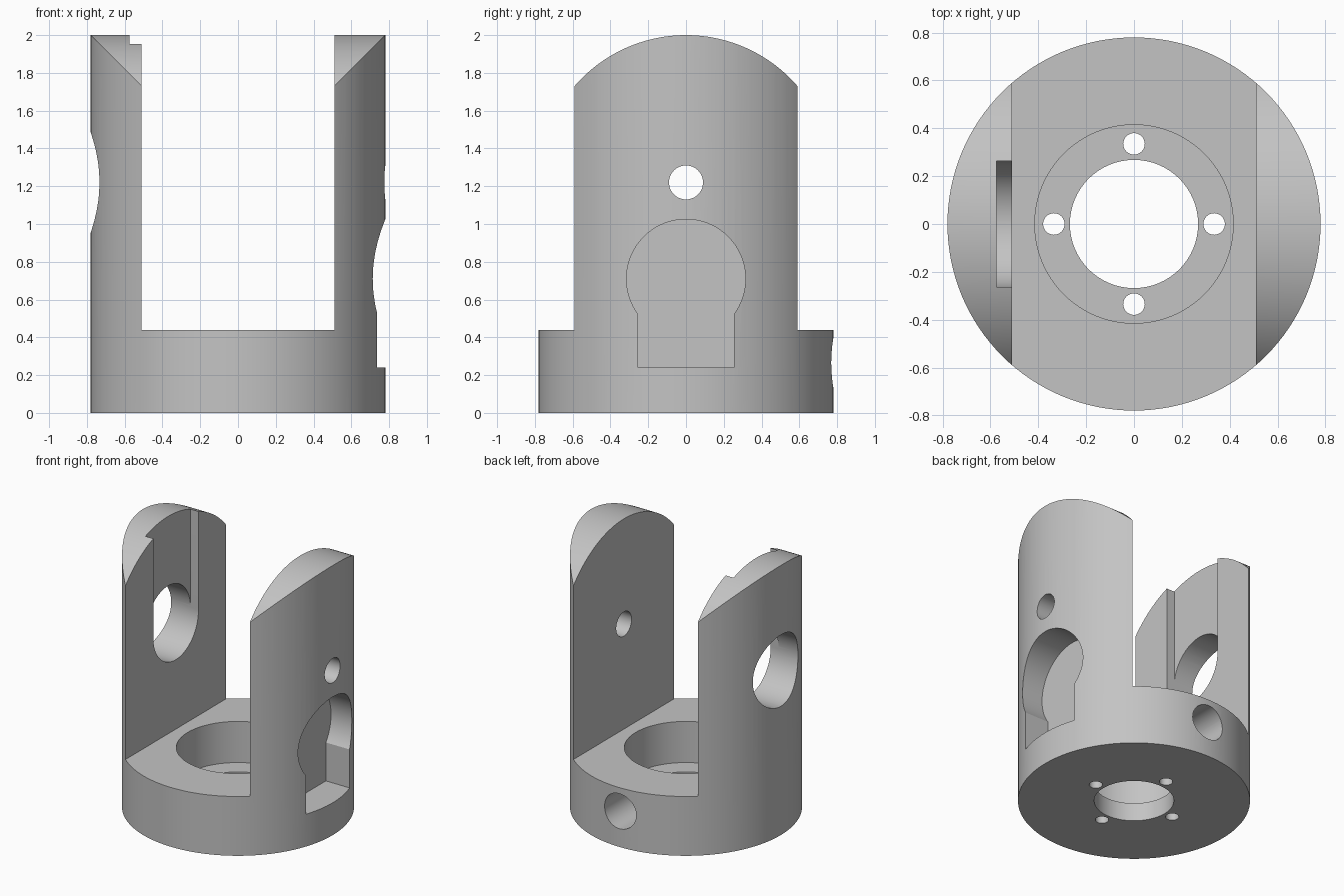
import bpy, bmesh
from math import sin, cos, pi, atan2, sqrt, radians
from mathutils import Vector

if "Cube" in bpy.data.objects:
    bpy.data.objects.remove(bpy.data.objects["Cube"], do_unlink=True)

RADIUS = 0.78     # body radius, also the crown radius of the arms
GAP = 0.51        # half the space between the arms
DECK = 0.44       # top of the base
PIVOT = 1.22      # height of the cross holes


def arc(u, v, r, start=0.0, end=2 * pi, n=64):
    closed = abs(end - start - 2 * pi) < 1e-6
    steps = n if closed else n - 1
    return [(u + r * cos(start + (end - start) * i / steps),
             v + r * sin(start + (end - start) * i / steps)) for i in range(n)]


def prism(name, outline, axis, lo, hi):
    """Extrude a flat outline along an axis from lo to hi."""
    place = {"x": lambda u, v, w: (w, u, v),
             "y": lambda u, v, w: (u, w, v),
             "z": lambda u, v, w: (u, v, w)}[axis]
    bm = bmesh.new()
    face = bm.faces.new([bm.verts.new(place(u, v, lo)) for u, v in outline])
    new = bmesh.ops.extrude_face_region(bm, geom=[face])["geom"]
    shift = Vector(place(0, 0, hi - lo))
    bmesh.ops.translate(bm, vec=shift,
                        verts=[g for g in new if isinstance(g, bmesh.types.BMVert)])
    bmesh.ops.recalc_face_normals(bm, faces=bm.faces)
    mesh = bpy.data.meshes.new(name)
    bm.to_mesh(mesh)
    bm.free()
    obj = bpy.data.objects.new(name, mesh)
    bpy.context.collection.objects.link(obj)
    return obj


def rect(u0, u1, v0, v1):
    return [(u0, v0), (u1, v0), (u1, v1), (u0, v1)]


# Solid body
body = prism("fork_housing", arc(0, 0, RADIUS, n=128), "z", 0, 2.2)
bpy.context.view_layer.objects.active = body
body.select_set(True)


def carve(cutter, operation="DIFFERENCE"):
    cutter.hide_render = True
    mod = body.modifiers.new(cutter.name, "BOOLEAN")
    mod.operation = operation
    mod.solver = "EXACT"
    mod.object = cutter
    bpy.ops.object.modifier_apply(modifier=mod.name)
    bpy.data.objects.remove(cutter, do_unlink=True)


# Space between the arms, then the rounded crown of both arms
carve(prism("arm_gap", rect(-1, 1, DECK, 3), "x", -GAP, GAP))
crown = arc(0, PIVOT, RADIUS, 0, pi, 97) + [(-1, PIVOT), (-1, -1), (1, -1), (1, PIVOT)]
carve(prism("crown", crown, "x", -1, 1), "INTERSECT")

# Stepped bore and four screw holes in the base
carve(prism("counterbore", arc(0, 0, 0.415, n=96), "z", 0.135, 0.6))
carve(prism("bore", arc(0, 0, 0.268), "z", -0.1, 0.3))
for i in range(4):
    a = i * pi / 2
    carve(prism("screw_hole", arc(0.335 * cos(a), 0.335 * sin(a), 0.045, n=32),
                "z", -0.1, 0.3))

# Side hole through the back of the base
carve(prism("back_hole", arc(0, 0.265, 0.13, n=48), "y", 0.3, 1))

# Right arm: large hole with an open slot above it on the inner face
carve(prism("large_hole", arc(0, PIVOT, 0.265), "x", -1, -0.3))
carve(prism("slot", rect(-0.264, 0.264, PIVOT, 3), "x", -0.575, -0.3))

# Left arm: small hole and keyhole-shaped pocket on the outer face
carve(prism("small_hole", arc(0, PIVOT, 0.09, n=48), "x", 0.3, 1))
r, half, mid = 0.315, 0.255, 0.71
start = atan2(-sqrt(r * r - half * half), half)
pocket = arc(0, mid, r, start, pi - start) + [(-half, 0.24), (half, 0.24)]
carve(prism("pocket", pocket, "x", 0.543, 1))

# Plain grey finish
grey = bpy.data.materials.new("plain_grey")
grey.use_nodes = True
color = (0.55, 0.55, 0.55, 1)
grey.diffuse_color = color
grey.node_tree.nodes["Principled BSDF"].inputs["Base Color"].default_value = color
body.data.materials.clear()
body.data.materials.append(grey)
for p in body.data.polygons:
    p.material_index = 0
bpy.ops.object.shade_smooth_by_angle(angle=radians(25))
